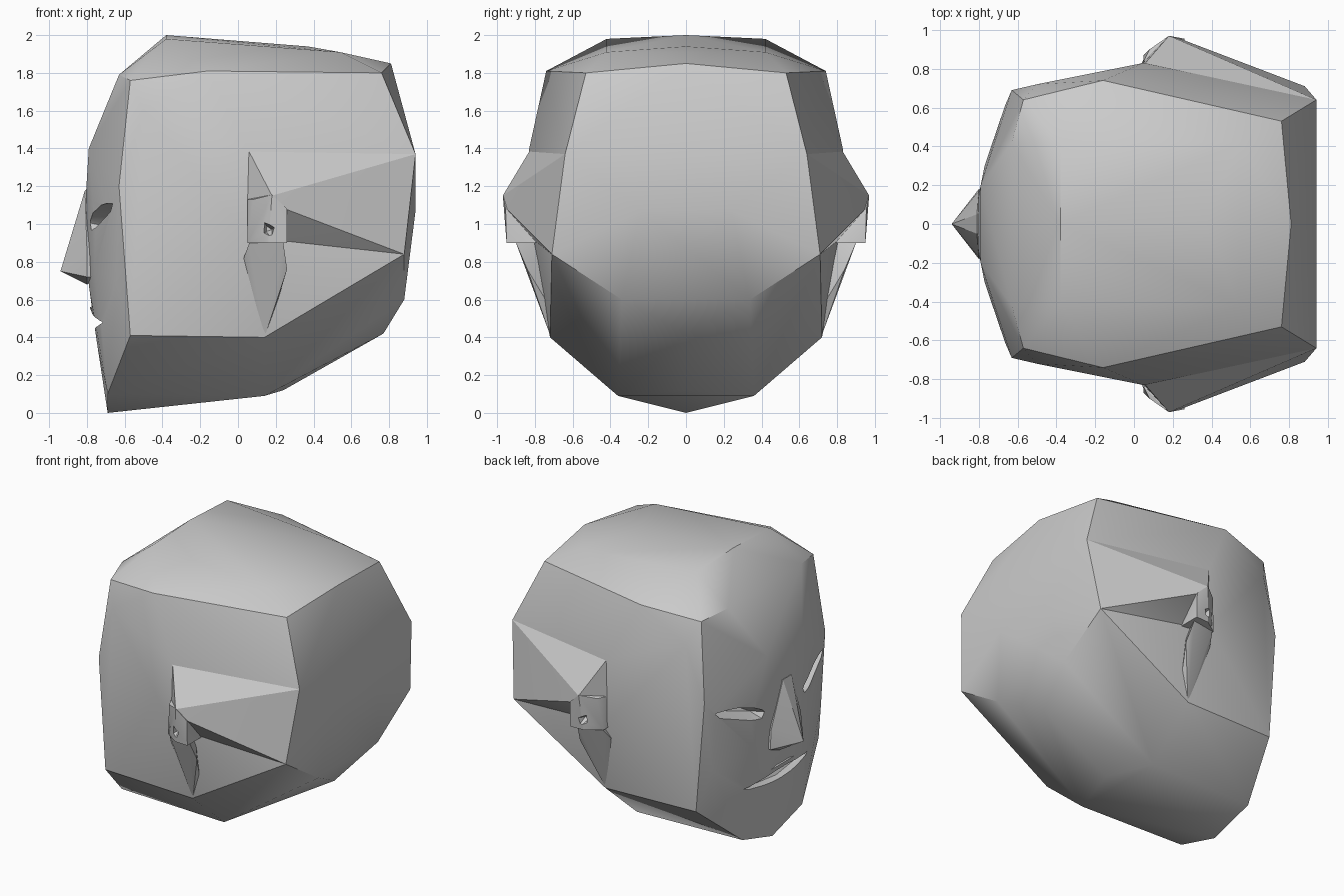
import bpy, bmesh, math


def hull(name, pts, both=False, side=1):
    """Faceted solid wrapped around landmark points; both=True mirrors them in y."""
    pts = [(x, y * side, z) for x, y, z in pts]
    if both:
        pts += [(x, -y, z) for x, y, z in pts if abs(y) > 1e-6]
    bm = bmesh.new()
    for p in pts:
        bm.verts.new(p)
    bmesh.ops.convex_hull(bm, input=bm.verts[:])
    bmesh.ops.delete(bm, geom=[v for v in bm.verts if not v.link_faces], context='VERTS')
    bmesh.ops.recalc_face_normals(bm, faces=bm.faces[:])
    me = bpy.data.meshes.new(name)
    bm.to_mesh(me)
    bm.free()
    ob = bpy.data.objects.new(name, me)
    bpy.context.collection.objects.link(ob)
    return ob


def carve(ob, cutter):
    m = ob.modifiers.new("carve", 'BOOLEAN')
    m.operation, m.solver, m.object = 'DIFFERENCE', 'EXACT', cutter
    bpy.context.view_layer.objects.active = ob
    bpy.ops.object.modifier_apply(modifier=m.name)
    bpy.data.objects.remove(cutter)


def smooth(ob, deg=30):
    ob.data.polygons.foreach_set("use_smooth", [True] * len(ob.data.polygons))
    ob.data.set_sharp_from_angle(angle=math.radians(deg))


# landmarks grouped by region (y >= 0 half)
crown = [(-.38, 0, 2), (-.38, .42, 1.98), (.37, 0, 1.94), (.54, .42, 1.91),
         (-.57, .64, 1.76), (-.16, .74, 1.81), (.76, .53, 1.8), (.81, 0, 1.85)]
back = [(.94, .64, 1.37), (.94, .24, 1.07), (.93, 0, 1.18), (.88, .71, .84),
        (.88, .34, .6), (.77, 0, .42)]
jaw = [(.24, 0, .12), (.14, .36, .09), (.14, .72, .4), (-.57, .7, .41),
       (-.69, .34, .1), (-.69, 0, 0)]
cheek = [(-.5, .72, 1.6), (.05, .83, 1.4), (.05, .83, .95), (-.63, .69, 1.2)]
face = [(-.63, .42, 1.79), (-.79, .2, 1.4), (-.805, .12, 1.16), (-.77, .3, 1.12),
        (-.665, .61, 1.1), (-.76, .3, .75), (-.79, .1, .68), (-.77, 0, .53),
        (-.745, .12, .36), (-.645, .62, .7)]
head = hull("head", crown + back + jaw + cheek + face, both=True)

# eye slits
for s in (1, -1):
    carve(head, hull("eye_cutter", [(-.58, .6, 1.1), (-.58, .42, 1.1), (-.66, .22, .98),
                                    (-.67, .6, 1.11), (-.66, .45, 1.1), (-.68, .25, 1.02),
                                    (-.9, .65, 1.12), (-.9, .45, 1.1), (-.9, .22, 1.03),
                                    (-.9, .52, .98), (-.9, .27, .95)], side=s))

# mouth notch
carve(head, hull("mouth_cutter", [(-.7, .36, .48), (-.72, 0, .525), (-.72, 0, .45),
                                  (-.72, .2, .5), (-.9, .36, .5), (-.9, 0, .51),
                                  (-.9, .2, .42), (-.9, 0, .4)], both=True))
smooth(head)

# nose wedge with nostril wings
nose = hull("nose", [(-.94, 0, .75), (-.81, .05, 1.18), (-.8, .17, .86), (-.84, .1, .73),
                     (-.8, .18, .72), (-.8, .08, .68), (-.7, .15, .72), (-.72, .05, 1.15)], both=True)
smooth(nose, 25)

# upper lip
smooth(hull("upper_lip", [(-.785, .08, .56), (-.77, 0, .52), (-.76, .16, .52),
                          (-.705, .36, .5), (-.7, 0, .58)], both=True))

for s, tag in ((1, "left"), (-1, "right")):
    # ridge running from the ear back to the nape
    ridge = hull(tag + "_ear_ridge", [(.05, .82, 1.4), (.05, .83, 1.1), (.18, .97, 1.15),
                                      (.25, .95, 1.08), (.25, .79, .9), (.88, .71, .84),
                                      (.94, .64, 1.37), (.2, .7, 1.3)], side=s)
    smooth(ridge)
    # ear shell with a small hollow
    shell = hull(tag + "_ear", [(.05, .84, 1.13), (.08, .9, 1.13), (.18, .97, 1.155),
                                (.26, .955, 1.08), (.26, .95, .9), (.16, .945, .9),
                                (.05, .87, .9), (.05, .76, .9), (.26, .76, .9), (.2, .76, 1.1)], side=s)
    carve(shell, hull("ear_cutter", [(.12, 1, .94), (.13, 1, 1.03), (.17, 1, 1.0),
                                     (.2, 1, .99), (.18, 1, .92), (.15, .89, .96),
                                     (.18, .89, .97), (.15, .89, .99)], side=s))
    smooth(shell)
    # lobe tapering down to the jaw corner
    lobe = hull(tag + "_ear_lobe", [(.03, .81, .82), (.06, .87, .9), (.1, .84, .8),
                                    (.14, .715, .4), (.24, .9, .9), (.26, .84, .76),
                                    (.2, .72, .56), (.15, .7, .9)], side=s)
    smooth(lobe)
